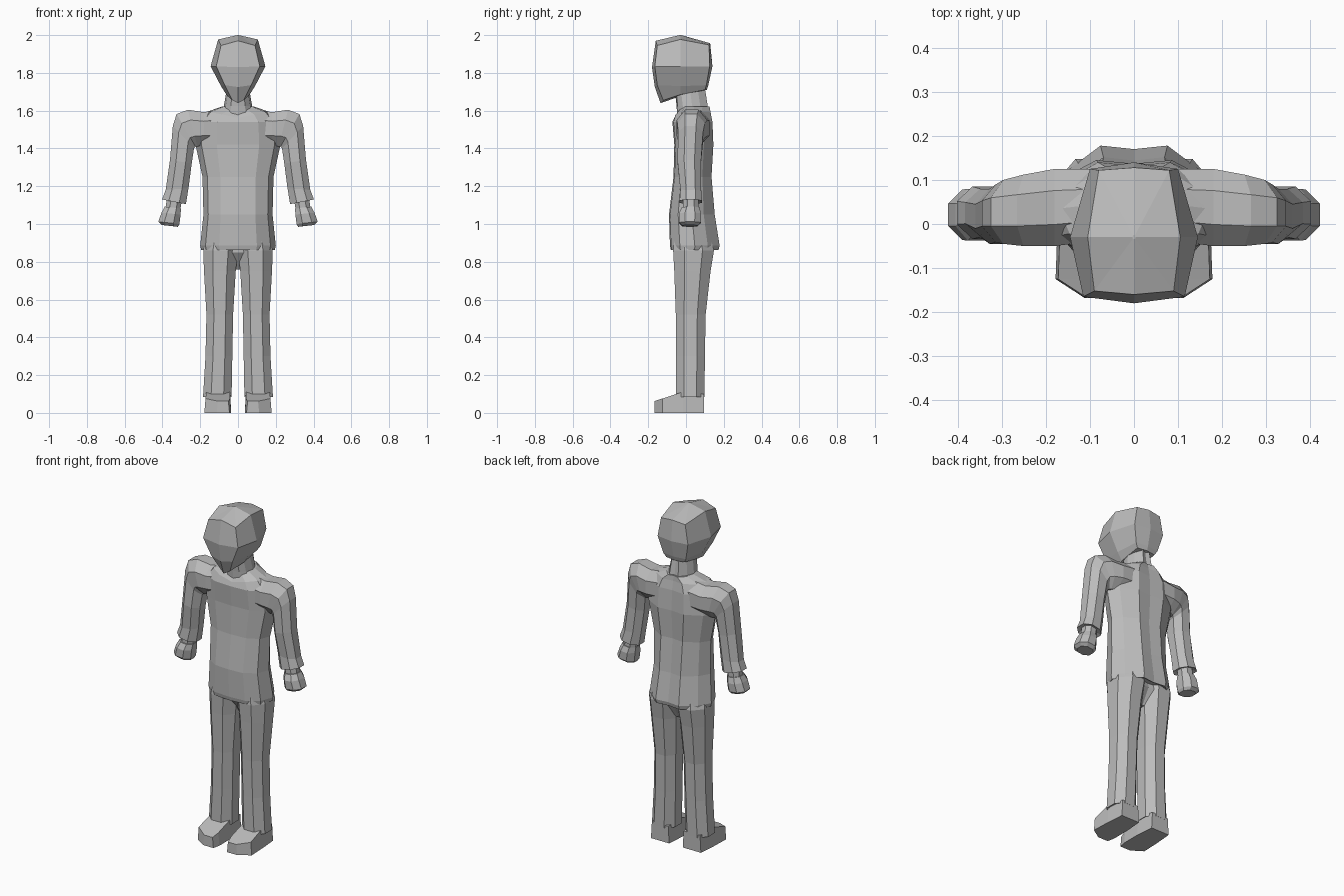
import bpy, bmesh

grey = bpy.data.materials.new("plain_grey")
grey.diffuse_color = (0.5, 0.5, 0.5, 1)


def loft(name, rings, mirror=False):
    """Skin a row of equal-length closed rings and cap both ends."""
    bm = bmesh.new()
    vs = [[bm.verts.new(p) for p in r] for r in rings]
    n = len(rings[0])
    for a, b in zip(vs, vs[1:]):
        for i in range(n):
            j = (i + 1) % n
            bm.faces.new((a[i], a[j], b[j], b[i]))
    for end in (vs[0], vs[-1]):
        c = bm.verts.new([sum(v.co[k] for v in end) / n for k in range(3)])
        for i in range(n):
            bm.faces.new((end[i], end[(i + 1) % n], c))
    bmesh.ops.recalc_face_normals(bm, faces=bm.faces)
    me = bpy.data.meshes.new(name)
    bm.to_mesh(me)
    bm.free()
    me.materials.append(grey)
    ob = bpy.data.objects.new(name, me)
    bpy.context.collection.objects.link(ob)
    if mirror:
        ob.modifiers.new("mirror", 'MIRROR').use_mirror_merge = False
    return ob


def whole(half):
    """Complete a ring from its right half (first and last points on x = 0)."""
    return half + [(-x, y, z) for x, y, z in half[-2:0:-1]]


def body_ring(z, w, yf, yb, dip=0.0):
    """Torso section; dip lowers the middle of the front."""
    d = yb - yf
    return whole([(0, yf, z - dip), (.5 * w, yf + .006, z - dip * .4),
                  (.86 * w, yf + .2 * d, z), (w, yf + .5 * d, z),
                  (.8 * w, yb - .24 * d, z), (.38 * w, yb, z), (0, yb - .008, z)])


def limb_ring(o, i, y0, y1, c=.28):
    """Chamfered section between outer (x, z) and inner (x, z) points."""
    def p(t, s):
        return (i[0] + (o[0] - i[0]) * t, y0 + (y1 - y0) * s, i[1] + (o[1] - i[1]) * t)
    return [p(t, s) for t, s in ((c, 0), (1 - c, 0), (1, c), (1, 1 - c),
                                 (1 - c, 1), (c, 1), (0, 1 - c), (0, c))]


# Jacket body, from the hem up to the collar
loft("jacket", [body_ring(*r) for r in (
    (.875, .175, -.065, .15), (.862, .195, -.08, .172), (.885, .2, -.085, .178),
    (1.05, .183, -.09, .152), (1.25, .188, -.066, .135), (1.42, .225, -.062, .145),
    (1.54, .215, -.072, .14, .0), (1.592, .17, -.06, .13, .03),
    (1.622, .085, -.035, .125, .03))])

# Neck
loft("neck", [body_ring(*r) for r in (
    (1.55, .085, -.045, .118), (1.625, .075, -.05, .115), (1.72, .058, -.06, .1))])

# Head: faceted crown, cheek line and jaw
head = [
    [(0, -.16, 1.97), (.09, -.152, 1.945), (.105, -.03, 1.977), (.08, .122, 1.948), (0, .128, 1.957)],
    [(0, -.18, 1.83), (.115, -.165, 1.835), (.145, -.03, 1.835), (.1, .125, 1.835), (0, .14, 1.835)],
    [(0, -.165, 1.725), (.07, -.152, 1.735), (.09, -.03, 1.73), (.075, .108, 1.735), (0, .118, 1.735)],
    [(0, -.135, 1.64), (.03, -.12, 1.655), (.062, -.03, 1.685), (.06, .1, 1.71), (0, .11, 1.71)],
]
crown = [(x * .03, -.03 + (y + .03) * .03, 2.0) for x, y, z in head[0]]
loft("head", [whole(h) for h in [crown] + head])

# Sleeves, from inside the chest over the shoulder and down to the cuff
loft("sleeve", [limb_ring(*r) for r in (
    ((.10, 1.605), (.10, 1.42), -.04, .125),
    ((.18, 1.592), (.18, 1.42), -.05, .125),
    ((.265, 1.605), (.215, 1.41), -.05, .112),
    ((.325, 1.582), (.225, 1.41), -.045, .1),
    ((.345, 1.52), (.233, 1.40), -.042, .09),
    ((.36, 1.34), (.245, 1.32), -.045, .08),
    ((.383, 1.18), (.262, 1.19), -.03, .08),
    ((.402, 1.13), (.276, 1.105), -.034, .085),
    ((.385, 1.135), (.295, 1.115), -.02, .07))], True)

# Wrists and closed hands
loft("wrist", [limb_ring(*r) for r in (
    ((.375, 1.15), (.295, 1.14), -.015, .065),
    ((.385, 1.07), (.308, 1.06), -.015, .065))], True)
loft("hand", [limb_ring(*r) for r in (
    ((.388, 1.092), (.302, 1.082), -.022, .07),
    ((.405, 1.06), (.304, 1.05), -.038, .08),
    ((.422, 1.012), (.31, 1.0), -.036, .078),
    ((.405, .995), (.318, .985), -.02, .06))], True)

# Trouser legs
loft("trouser_leg", [limb_ring((o, z), (i, z), y0, y1) for z, o, i, y0, y1 in (
    (.93, .17, .0, -.06, .13), (.86, .184, .0, -.068, .148), (.75, .18, .012, -.062, .13),
    (.52, .167, .026, -.054, .104), (.3, .172, .03, -.052, .1),
    (.085, .185, .034, -.052, .098), (.095, .165, .05, -.035, .08))], True)

# Seat of the trousers joining the legs
loft("trouser_seat", [body_ring(*r) for r in (
    (.76, .05, .02, .08), (.85, .13, -.045, .13), (.95, .14, -.05, .12))])

# Shoes, from heel to toe
loft("shoe", [[(a, y, 0), (b, y, 0), (b - .006, y, h), (a + .006, y, h)] for y, a, b, h in (
    (.095, .045, .165, .1), (-.015, .036, .174, .112),
    (-.125, .036, .178, .076), (-.168, .045, .112, .062))], True)
